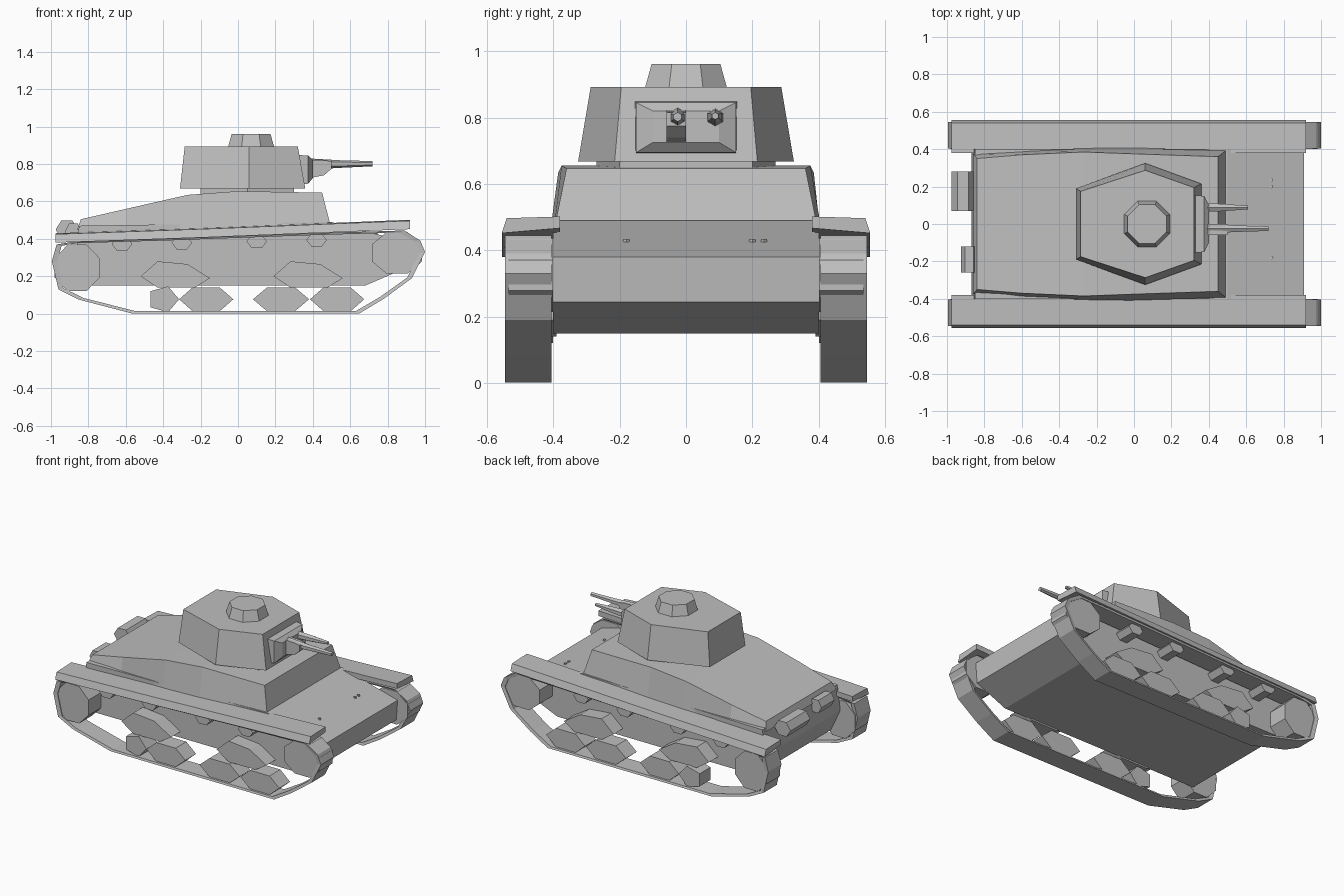
import bpy, bmesh, math

if "Cube" in bpy.data.objects:
    bpy.data.objects.remove(bpy.data.objects["Cube"])

grey = bpy.data.materials.new("plain grey")
grey.diffuse_color = (0.52, 0.52, 0.52, 1)
grey.use_nodes = True
grey.node_tree.nodes["Principled BSDF"].inputs["Base Color"].default_value = grey.diffuse_color


def loft(name, rings, cyclic=False):
    """Skin a row of equal-length rings, flat shaded; cap the ends or close the row."""
    bm = bmesh.new()
    vs = [[bm.verts.new(p) for p in r] for r in rings]
    n, m = len(rings[0]), len(rings)
    for i in range(m if cyclic else m - 1):
        a, b = vs[i], vs[(i + 1) % m]
        for j in range(n):
            k = (j + 1) % n
            bm.faces.new((a[j], a[k], b[k], b[j]))
    if not cyclic:
        bm.faces.new(vs[0])
        bm.faces.new(vs[-1])
    bmesh.ops.recalc_face_normals(bm, faces=bm.faces)
    me = bpy.data.meshes.new(name)
    bm.to_mesh(me)
    bm.free()
    me.materials.append(grey)
    ob = bpy.data.objects.new(name, me)
    bpy.context.collection.objects.link(ob)
    return ob


def prism(name, pts, y0, y1):
    """Side profile (x, z) extruded across y."""
    return loft(name, [[(x, y, z) for x, z in pts] for y in (y0, y1)])


def ngon(cx, cz, rx, rz, n, turn=0.0):
    return [(cx + rx * math.cos(2 * math.pi * (i + turn) / n),
             cz + rz * math.sin(2 * math.pi * (i + turn) / n)) for i in range(n)]


def barrel(name, y, stations, n=6):
    """Tapered tube along x from (x, z, radius) stations."""
    return loft(name, [[(x, y + a, z + b) for a, b in ngon(0, 0, r, r, n, 0.5)]
                       for x, z, r in stations])


# lower hull with sloped glacis and nose
prism("lower_hull", [(-0.8, 0.15), (-0.87, 0.3), (-0.85, 0.47), (0.5, 0.49),
                     (0.91, 0.38), (0.9, 0.245), (0.68, 0.15)], -0.4, 0.4)

# upper hull: (x bottom, x top, z top, half width bottom, half width top)
stations = [(-0.86, -0.84, 0.505, 0.375, 0.35), (-0.6, -0.6, 0.56, 0.39, 0.37),
            (-0.27, -0.27, 0.635, 0.405, 0.385), (0.0, 0.0, 0.655, 0.41, 0.375),
            (0.5, 0.45, 0.647, 0.40, 0.36)]
loft("upper_hull", [[(xb, -wb, 0.45), (xb, wb, 0.45), (xt, wt, zt), (xt, -wt, zt)]
                    for xb, xt, zt, wb, wt in stations])

# turret: six-sided tapered box on a low collar
def hexagon(xr, wr, xm, wm, xf, wf, z):
    return [(xr, -wr, z), (xm, -wm, z), (xf, -wf, z), (xf, wf, z), (xm, wm, z), (xr, wr, z)]

loft("turret_collar", [hexagon(-0.2, 0.17, 0.05, 0.27, 0.3, 0.2, z) for z in (0.63, 0.675)])
loft("turret", [hexagon(-0.31, 0.19, 0.06, 0.325, 0.36, 0.215, 0.668),
                hexagon(-0.285, 0.175, 0.06, 0.287, 0.32, 0.195, 0.893)])

# commander cupola
loft("cupola", [[(x, y, z) for x, y in ngon(0.07, 0, r, r, 8, 0.5)]
                for r, z in ((0.135, 0.885), (0.112, 0.962))])

# gun mount and twin guns
loft("gun_mount", [[(x, -w, z0), (x, w, z0), (x, w, z1), (x, -w, z1)]
                   for x, w, z0, z1 in ((0.3, 0.155, 0.69, 0.85), (0.375, 0.15, 0.695, 0.845),
                                        (0.4, 0.10, 0.725, 0.82))])
loft("main_gun_sleeve", [[(x, -0.058, z0), (x, 0, z0), (x, 0, z1), (x, -0.058, z1)]
                         for x, z0, z1 in ((0.36, 0.72, 0.825), (0.46, 0.74, 0.82), (0.5, 0.775, 0.815))])
barrel("main_gun", -0.025, [(0.38, 0.8, 0.03), (0.55, 0.8, 0.02), (0.72, 0.802, 0.014)])
barrel("second_gun", 0.088, [(0.36, 0.8, 0.028), (0.48, 0.802, 0.022), (0.61, 0.805, 0.011)])

# rear exhaust boxes
prism("large_exhaust", ngon(-0.915, 0.45, 0.06, 0.055, 6), 0.07, 0.28)
prism("small_exhaust", ngon(-0.88, 0.44, 0.045, 0.05, 6), -0.26, -0.12)

# small glacis studs
for i, y in enumerate((-0.18, 0.2, 0.235)):
    loft("stud_%d" % i, [[(a, b, z) for a, b in ngon(0.735, y, 0.01, 0.01, 5)] for z in (0.41, 0.435)])

track_path = [(-0.57, 0.002), (0.65, 0.002), (0.78, 0.08), (0.93, 0.19), (1.0, 0.33),
              (0.975, 0.39), (0.89, 0.445), (0.4, 0.43), (-0.4, 0.4), (-0.88, 0.385),
              (-0.97, 0.37), (-0.995, 0.28), (-0.96, 0.13), (-0.85, 0.075)]
inner_path = [(x * 0.972, 0.24 + (z - 0.24) * 0.945) for x, z in track_path]

for s, side in ((-1, "right"), (1, "left")):
    # fender: flat strip with a dropped outer lip
    loft(side + "_fender", [[(x, s * 0.38, z + 0.005), (x, s * w, z), (x, s * (w + 0.015), z - 0.045),
                             (x, s * 0.38, z - 0.03)]
                            for x, z, w in ((-0.975, 0.425, 0.54), (-0.2, 0.452, 0.54), (0.92, 0.497, 0.54))])
    # track band
    loft(side + "_track", [[(x, s * y, z) for x, z in path] for path, y in
                           ((track_path, 0.405), (track_path, 0.545), (inner_path, 0.54), (inner_path, 0.41))],
         cyclic=True)
    # end wheels
    prism(side + "_rear_idler", ngon(-0.86, 0.245, 0.13, 0.135, 8, 0.5), s * 0.4, s * 0.535)
    prism(side + "_front_sprocket", ngon(0.85, 0.325, 0.145, 0.12, 8, 0.5), s * 0.4, s * 0.535)
    # road wheels
    for i, (x, r) in enumerate(((-0.4, 0.085), (-0.17, 0.145), (0.23, 0.15), (0.53, 0.145))):
        prism("%s_road_wheel_%d" % (side, i), ngon(x, 0.077, r, 0.073, 6 if i else 5), s * 0.41, s * 0.525)
    # suspension brackets
    for i, x in enumerate((-0.33, 0.38)):
        prism("%s_bogie_%d" % (side, i), [(x - 0.19, 0.2), (x - 0.1, 0.28), (x + 0.06, 0.265),
                                          (x + 0.18, 0.19), (x + 0.1, 0.14), (x - 0.1, 0.14)],
              s * 0.39, s * 0.5)
    # return rollers
    for i, x in enumerate((-0.62, -0.3, 0.1, 0.42)):
        prism("%s_return_roller_%d" % (side, i), ngon(x, 0.385 + 0.02 * x, 0.055, 0.04, 6), s * 0.39, s * 0.52)
